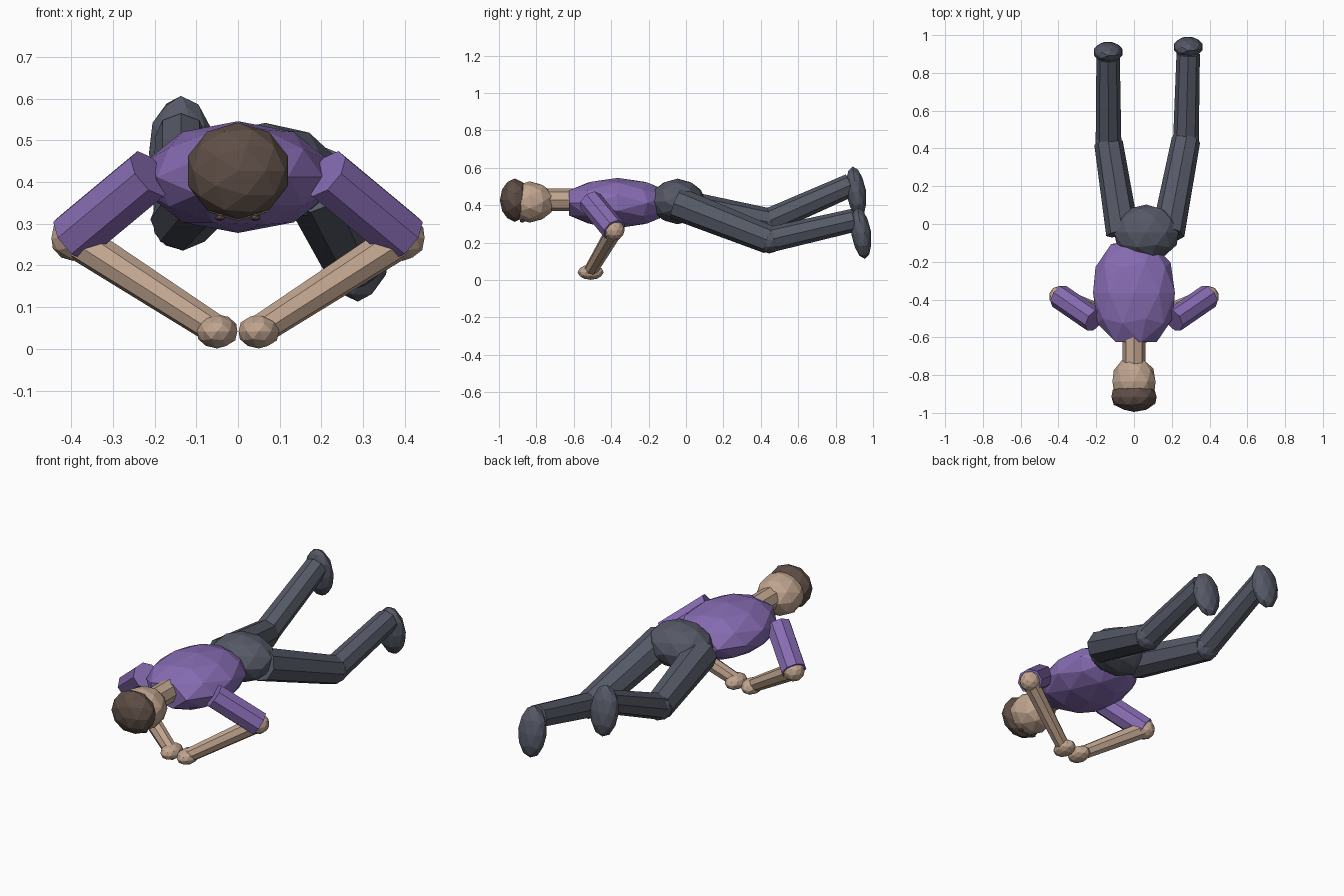
import bpy
import math
from mathutils import Vector, Matrix

cube = bpy.data.objects.get("Cube")
if cube:
    bpy.data.objects.remove(cube, do_unlink=True)


def material(name, rgb):
    mat = bpy.data.materials.new(name)
    mat.use_nodes = True
    color = (*rgb, 1)
    mat.diffuse_color = color
    bsdf = next(n for n in mat.node_tree.nodes if n.type == 'BSDF_PRINCIPLED')
    bsdf.inputs["Base Color"].default_value = color
    return mat


purple = material("purple shirt", (.243, .15, .45))
skin = material("skin", (.53, .375, .275))
charcoal = material("charcoal trousers", (.093, .102, .136))
brown = material("dark brown hair", (.112, .076, .061))


def finish(name, mat):
    obj = bpy.context.object
    obj.name = obj.data.name = name
    obj.data.materials.append(mat)
    return obj


def blob(name, mat, center, radii, along_y=False, tilt=0, detail=2):
    """Faceted ellipsoid; radii are in x, y, z."""
    bpy.ops.mesh.primitive_ico_sphere_add(subdivisions=detail, radius=1)
    obj = finish(name, mat)
    turn = Matrix.Rotation(math.radians(90 if along_y else 0), 4, 'X')
    obj.data.transform(Matrix.Rotation(math.radians(tilt), 4, 'X')
                       @ Matrix.Diagonal((*radii, 1)) @ turn)
    obj.location = center
    return obj


def limb(name, mat, start, end, r1, r2, sides=8):
    """Tapered prism between two joints."""
    a, b = Vector(start), Vector(end)
    bpy.ops.mesh.primitive_cone_add(vertices=sides, radius1=r1, radius2=r2,
                                    depth=(b - a).length)
    obj = finish(name, mat)
    obj.location = (a + b) / 2
    obj.rotation_mode = 'QUATERNION'
    obj.rotation_quaternion = (b - a).to_track_quat('Z', 'Y')
    return obj


# Torso with flattened ends, pelvis
torso = blob("torso", purple, (0, -.365, .412), (.228, .306, .134), along_y=True)
for v in torso.data.vertices:
    v.co.y = max(-.262, min(.262, v.co.y))
blob("pelvis", charcoal, (.065, -.045, .42), (.18, .148, .122), along_y=True)

# Neck, head, hair
limb("neck", skin, (0, -.58, .428), (0, -.74, .428), .06, .06)
blob("head", skin, (0, -.835, .417), (.12, .135, .11), along_y=True)
blob("hair", brown, (0, -.915, .427), (.126, .08, .116), along_y=True)

for side, s in (("left", 1), ("right", -1)):
    # Eyes look down
    blob(side + "_eye", brown, (s * .042, -.875, .316), (.014, .014, .01), detail=1)
    # Arms bent inward so the hands meet
    shoulder = (s * .21, -.51, .42)
    elbow = (s * .395, -.383, .266)
    limb(side + "_sleeve", purple, shoulder, elbow, .066, .066)
    blob(side + "_elbow", skin, elbow, (.055, .055, .055))
    limb(side + "_forearm", skin, elbow, (s * .06, -.51, .05), .046, .037)
    blob(side + "_hand", skin, (s * .05, -.51, .042), (.051, .07, .041))

# Legs: hip, knee, ankle, foot centre
legs = {
    "left": ((.18, -.05, .41), (.275, .445, .215), (.287, .9, .32), (.287, .937, .25)),
    "right": ((-.06, -.05, .40), (-.135, .43, .31), (-.137, .88, .508), (-.137, .91, .47)),
}
for side, (hip, knee, ankle, foot) in legs.items():
    limb(side + "_thigh", charcoal, hip, knee, .088, .076)
    blob(side + "_knee", charcoal, knee, (.073, .073, .073))
    limb(side + "_shin", charcoal, knee, ankle, .068, .062)
    blob(side + "_foot", charcoal, foot, (.08, .053, .138), tilt=8)
